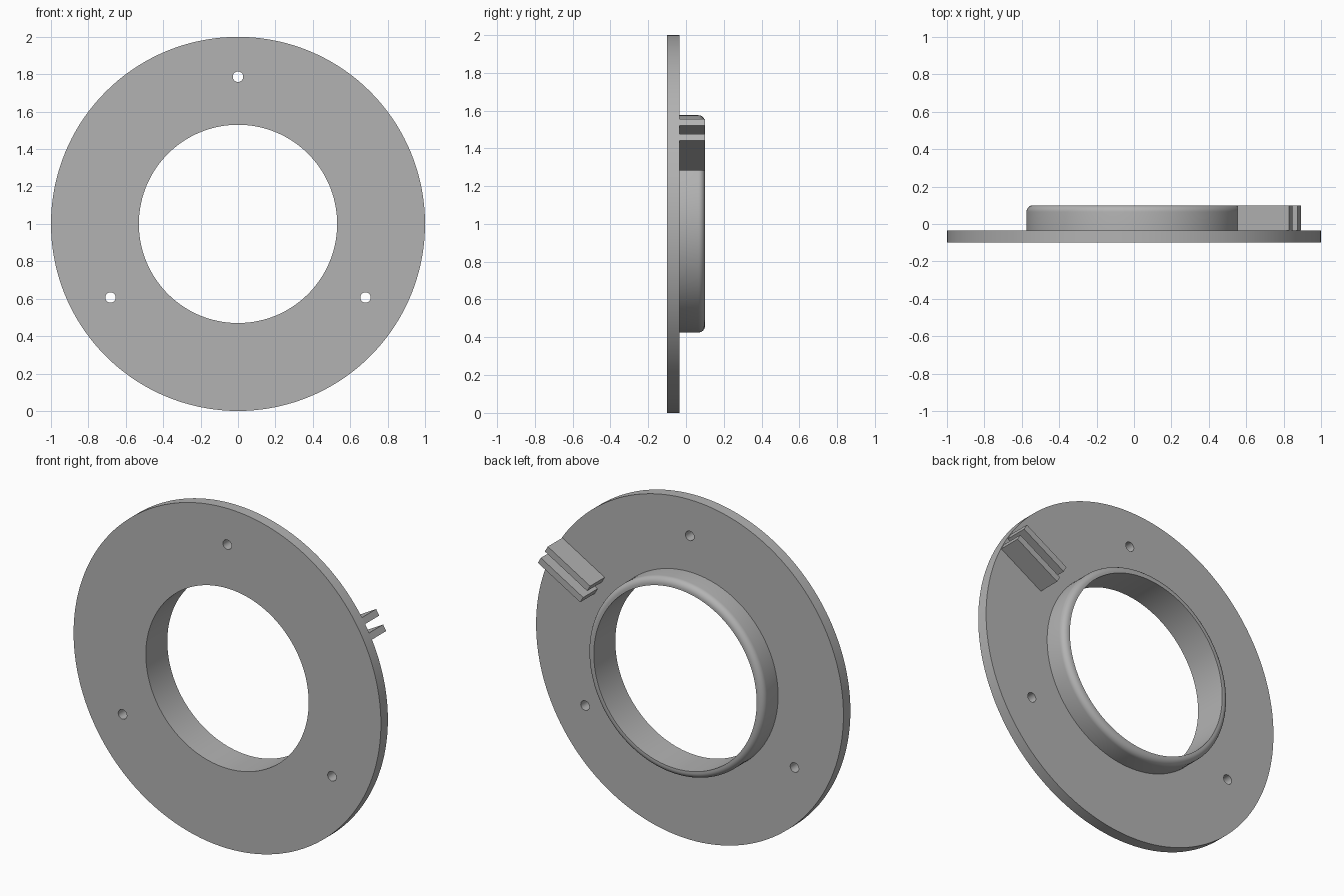
import bpy, bmesh, math
from mathutils import Matrix, Vector

old = bpy.data.objects.get("Cube")
if old:
    bpy.data.objects.remove(old, do_unlink=True)

BORE, FLANGE, COLLAR = 0.53, 1.0, 0.575      # radii
FRONT, SEAT, BACK = -0.1, -0.035, 0.1        # depths along y
FILLET = 0.035
CENTRE = Vector((0, 0, 1))

grey = bpy.data.materials.new("plain_grey")
grey.use_nodes = True
grey.diffuse_color = (0.45, 0.45, 0.45, 1)
grey.node_tree.nodes["Principled BSDF"].inputs["Base Color"].default_value = grey.diffuse_color


def finish(name, bm):
    bmesh.ops.recalc_face_normals(bm, faces=bm.faces)
    mesh = bpy.data.meshes.new(name)
    bm.to_mesh(mesh)
    bm.free()
    mesh.materials.append(grey)
    obj = bpy.data.objects.new(name, mesh)
    bpy.context.collection.objects.link(obj)
    return obj


def select_only(obj):
    bpy.ops.object.select_all(action='DESELECT')
    obj.select_set(True)
    bpy.context.view_layer.objects.active = obj


def smooth(obj):
    select_only(obj)
    bpy.ops.object.shade_smooth_by_angle(angle=math.radians(30))


def lathe(name, profile, steps=144):
    """Revolve a closed (radius, depth) outline about the y axis through the centre."""
    bm = bmesh.new()
    verts = [bm.verts.new((r, y, 1)) for r, y in profile]
    edges = [bm.edges.new((v, verts[i - 1])) for i, v in enumerate(verts)]
    bmesh.ops.spin(bm, geom=verts + edges, cent=CENTRE, axis=(0, 1, 0),
                   angle=math.tau, steps=steps, use_merge=True)
    bmesh.ops.remove_doubles(bm, verts=bm.verts, dist=1e-5)
    return finish(name, bm)


# Flat ring flange
flange = lathe("flange", [(BORE, FRONT), (FLANGE, FRONT), (FLANGE, SEAT), (BORE, SEAT)])

# Three screw holes drilled through the flange
bm = bmesh.new()
for k in range(3):
    a = math.radians(90 + 120 * k)
    spot = CENTRE + Vector((math.cos(a), 0, math.sin(a))) * 0.787
    bmesh.ops.create_cone(bm, cap_ends=True, segments=32, radius1=0.028, radius2=0.028, depth=0.5,
                          matrix=Matrix.Translation(spot) @ Matrix.Rotation(math.pi / 2, 4, 'X'))
drill = finish("hole_cutter", bm)
drill.hide_render = True
cut = flange.modifiers.new("screw_holes", 'BOOLEAN')
cut.operation, cut.solver, cut.object = 'DIFFERENCE', 'EXACT', drill
select_only(flange)
bpy.ops.object.modifier_apply(modifier=cut.name)
bpy.data.objects.remove(drill, do_unlink=True)
smooth(flange)

# Raised collar around the bore, with a rounded outer lip
lip = [(COLLAR - FILLET + FILLET * math.cos(t), BACK - FILLET + FILLET * math.sin(t))
       for t in (math.pi / 2 * i / 8 for i in range(9))]
smooth(lathe("collar", [(BORE, SEAT), (COLLAR, SEAT)] + lip + [(BORE, BACK)]))

# Pair of parallel clip bars, set radially at the upper left
turn = Matrix.Translation(CENTRE) @ Matrix.Rotation(math.radians(-30), 4, 'Y')
inner, outer, width, offset = 0.677, 0.995, 0.039, 0.0455
for name, side in (("upper_clip_bar", 1), ("lower_clip_bar", -1)):
    bm = bmesh.new()
    place = Matrix.Translation(((inner + outer) / 2, (SEAT + BACK) / 2, side * offset))
    size = Matrix.Diagonal((outer - inner, BACK - SEAT, width, 1))
    bmesh.ops.create_cube(bm, size=1, matrix=turn @ place @ size)
    finish(name, bm)
